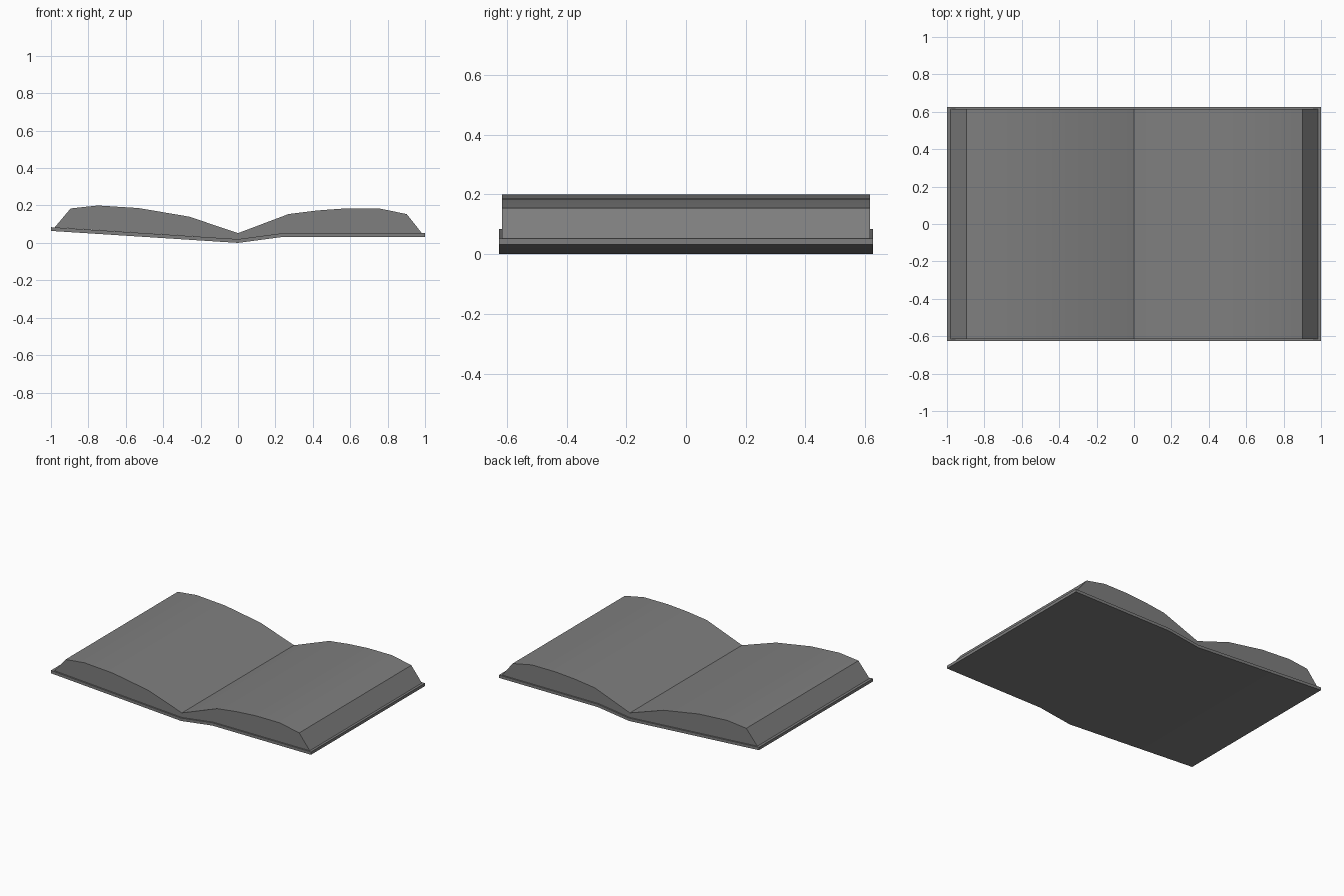
import bpy
import bmesh
import math

cube = bpy.data.objects.get("Cube")
if cube:
    bpy.data.objects.remove(cube, do_unlink=True)

GREY = (0.21, 0.21, 0.21, 1.0)
grey = bpy.data.materials.new("grey paper")
grey.use_nodes = True
grey.diffuse_color = GREY
bsdf = next(n for n in grey.node_tree.nodes if n.type == 'BSDF_PRINCIPLED')
bsdf.inputs["Base Color"].default_value = GREY
bsdf.inputs["Roughness"].default_value = 0.8


def extrude_profile(name, profile, half_depth):
    """Extrude a closed x-z outline along y, centred on y = 0."""
    bm = bmesh.new()
    front = bm.faces.new([bm.verts.new((x, -half_depth, z)) for x, z in profile])
    ext = bmesh.ops.extrude_face_region(bm, geom=[front])
    back = [v for v in ext["geom"] if isinstance(v, bmesh.types.BMVert)]
    bmesh.ops.translate(bm, verts=back, vec=(0, 2 * half_depth, 0))
    bmesh.ops.recalc_face_normals(bm, faces=bm.faces)
    mesh = bpy.data.meshes.new(name)
    bm.to_mesh(mesh)
    bm.free()
    mesh.materials.append(grey)
    obj = bpy.data.objects.new(name, mesh)
    bpy.context.collection.objects.link(obj)
    bpy.ops.object.select_all(action='DESELECT')
    obj.select_set(True)
    bpy.context.view_layer.objects.active = obj
    bpy.ops.object.shade_smooth_by_angle(angle=math.radians(30))
    return obj


# Cover: thin bent board, left half tilted up, right half lying level
THICK = 0.02
cover_low = [(-1.0, 0.064), (0.0, 0.0), (0.24, 0.032), (1.0, 0.032)]
cover_top = [(x, z + THICK) for x, z in cover_low]
extrude_profile("cover", cover_low + cover_top[::-1], 0.626)

# Page blocks: arched tops, bevelled outer edges, meeting in the gutter
left_top = [(-0.98, 0.083), (-0.895, 0.184), (-0.75, 0.2), (-0.53, 0.186),
            (-0.26, 0.14), (0.0, 0.052)]
right_top = [(0.0, 0.052), (0.27, 0.154), (0.42, 0.173), (0.57, 0.184),
             (0.755, 0.184), (0.902, 0.154), (0.983, 0.052)]
extrude_profile("left_pages", left_top + [(0.0, 0.02)], 0.616)
extrude_profile("right_pages", right_top + [(0.24, 0.052), (0.0, 0.02)], 0.616)
